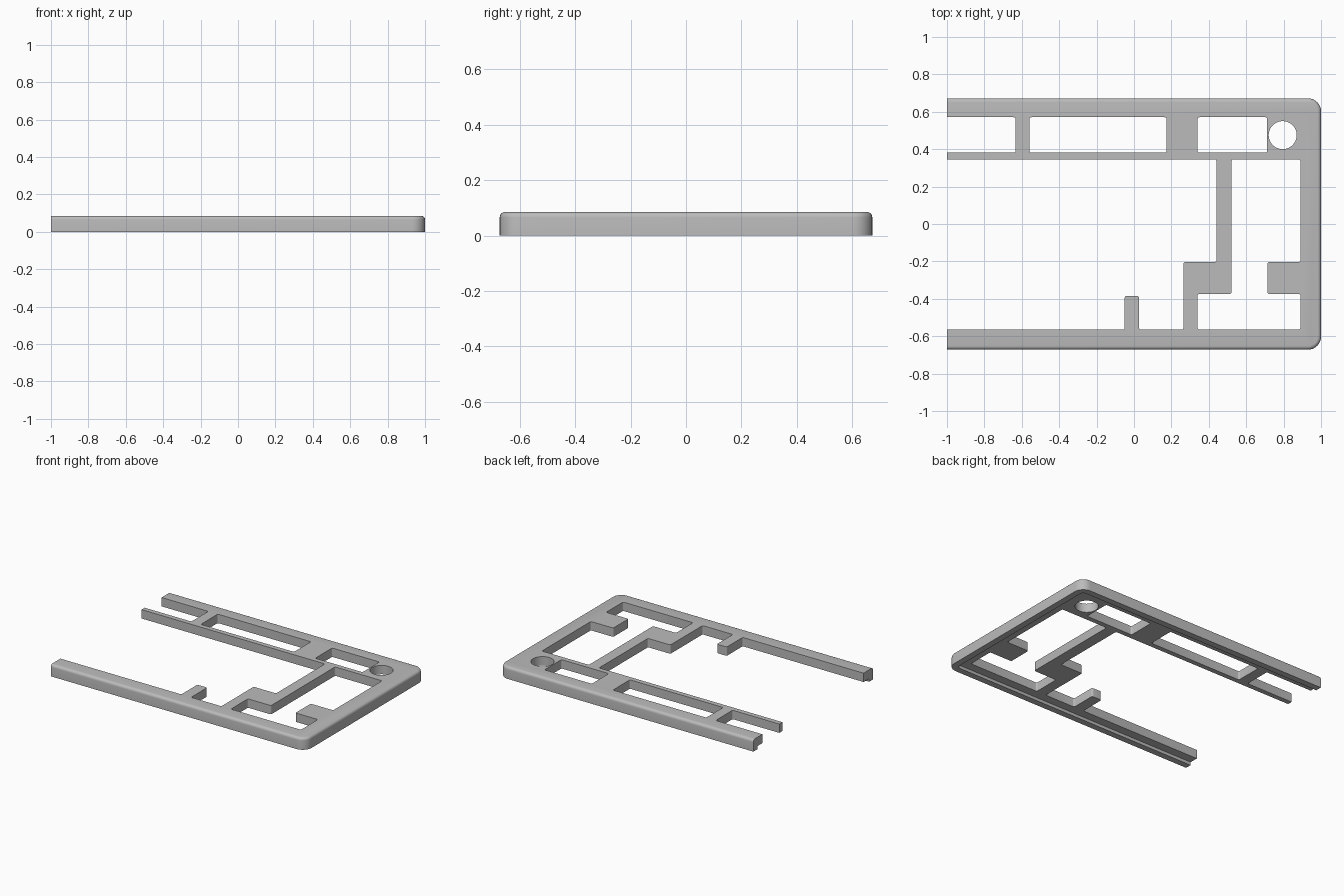
import bpy, bmesh, math
from mathutils import Vector

if "Cube" in bpy.data.objects:
    bpy.data.objects.remove(bpy.data.objects["Cube"])

HEIGHT, PLATE_Z, HALF_Y = 0.085, 0.022, 0.672
LIP, ROUND, CORNER = 0.045, 0.02, 0.07

grey = bpy.data.materials.new("plain_grey")
grey.use_nodes = True
grey.diffuse_color = (0.5, 0.5, 0.5, 1)
grey.node_tree.nodes["Principled BSDF"].inputs["Base Color"].default_value = (0.5, 0.5, 0.5, 1)


def frame_outline(inset):
    """Rounded right-hand outline, run past the open left end."""
    r = max(CORNER - inset, 0.02)
    x, y = 1 - inset - r, HALF_Y - inset - r
    pts = [(-1.2, -y - r)]
    for sy, start in ((-1, -90), (1, 0)):
        for i in range(9):
            a = math.radians(start + i * 90 / 8)
            pts.append((x + r * math.cos(a), sy * y + r * math.sin(a)))
    return pts + [(-1.2, y + r)]


def fillet(points, r=0.012, steps=4):
    """Round every corner of a counter-clockwise or clockwise polygon."""
    out = []
    for i, p in enumerate(points):
        p = Vector(p)
        a = p + (Vector(points[i - 1]) - p).normalized() * r
        b = p + (Vector(points[(i + 1) % len(points)]) - p).normalized() * r
        for k in range(steps + 1):
            t = k / steps
            out.append(a * (1 - t) ** 2 + p * 2 * t * (1 - t) + b * t * t)
    return out


def loft(name, rings):
    """Closed solid through (outline, height) rings."""
    bm = bmesh.new()
    loops = [[bm.verts.new((p[0], p[1], z)) for p in pts] for pts, z in rings]
    n = len(loops[0])
    for low, high in zip(loops, loops[1:]):
        for i in range(n):
            j = (i + 1) % n
            bm.faces.new((low[i], low[j], high[j], high[i]))
    bm.faces.new(loops[0][::-1])
    bm.faces.new(loops[-1])
    bmesh.ops.recalc_face_normals(bm, faces=bm.faces)
    mesh = bpy.data.meshes.new(name)
    bm.to_mesh(mesh)
    bm.free()
    mesh.materials.append(grey)
    obj = bpy.data.objects.new(name, mesh)
    bpy.context.collection.objects.link(obj)
    return obj


def rect(x0, x1, y0, y1):
    return [(x0, y0), (x1, y0), (x1, y1), (x0, y1)]


# Plate body with a rounded top rim
rings = [(frame_outline(0), 0)]
for i in range(6):
    a = math.radians(i * 18)
    rings.append((frame_outline(ROUND * (1 - math.cos(a))),
                  HEIGHT - ROUND + ROUND * math.sin(a)))
plate = loft("case_plate", rings)

# Underside recess leaving a lip, and the straight cut at the open end
recess = frame_outline(LIP)
recess = [(-1.3 if x < -1.1 else x, y) for x, y in recess]
cutters = [loft("recess_cutter", [(recess, -0.1), (recess, PLATE_Z)])]

# Openings through the plate
back_y = (0.381, 0.571)
openings = [
    rect(-1.4, -0.633, *back_y),
    rect(-0.559, 0.174, *back_y),
    rect(0.34, 0.712, *back_y),
    # main opening with the small peg
    [(-1.4, 0.346), (0.441, 0.346), (0.441, -0.203), (0.265, -0.203),
     (0.265, -0.565), (0.027, -0.565), (0.027, -0.385), (-0.05, -0.385),
     (-0.05, -0.565), (-1.4, -0.565)],
    # side opening with the tab and the stepped arm
    [(0.521, 0.346), (0.89, 0.346), (0.89, -0.203), (0.714, -0.203),
     (0.714, -0.374), (0.89, -0.374), (0.89, -0.565), (0.34, -0.565),
     (0.34, -0.374), (0.521, -0.374)],
]
outlines = [fillet(o) for o in openings]
outlines.append([(0.795 + 0.075 * math.cos(math.tau * i / 40),
                  0.475 + 0.075 * math.sin(math.tau * i / 40)) for i in range(40)])
outlines.append(rect(-1.5, -1, -1, 1))
for pts in outlines:
    cutters.append(loft("opening_cutter", [(pts, -0.2), (pts, 0.3)]))

# Apply the cuts, then drop the cutters
bpy.context.view_layer.objects.active = plate
for cutter in cutters:
    cutter.hide_render = True
    mod = plate.modifiers.new("cut", "BOOLEAN")
    mod.operation, mod.solver, mod.object = "DIFFERENCE", "EXACT", cutter
    bpy.ops.object.modifier_apply(modifier=mod.name)
    bpy.data.objects.remove(cutter)

bpy.ops.object.select_all(action="DESELECT")
plate.select_set(True)
bpy.ops.object.shade_smooth_by_angle(angle=math.radians(35))
